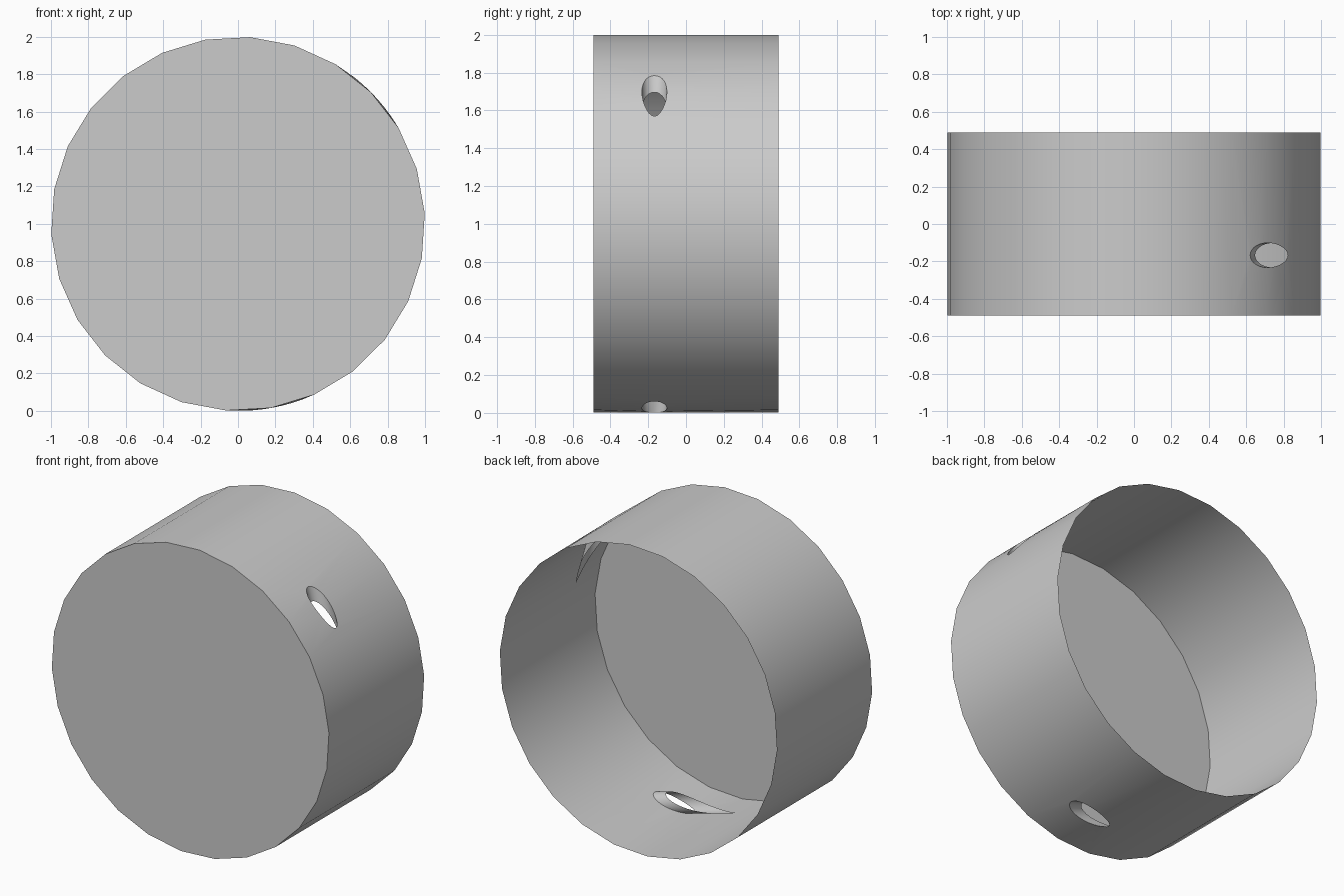
import bpy, bmesh
from math import cos, sin, acos, sqrt, radians, tau
from mathutils import Vector
from mathutils.geometry import delaunay_2d_cdt

SIDES, START = 26, radians(3.2)
HALF = 0.49                       # half depth along y
INNER = 0.95                      # radius where the inlets end
BORE, BORE_Y = 0.066, -0.167      # inlet radius and position
OFFSET = INNER - BORE             # inlet axis distance from the centre
INLETS = [radians(16.5), radians(-105)]
STEPS = 28

if "Cube" in bpy.data.objects:
    bpy.data.objects.remove(bpy.data.objects["Cube"])

grey = bpy.data.materials.new("light_grey")
grey.use_nodes = True
grey.diffuse_color = (0.6, 0.6, 0.6, 1)
grey.node_tree.nodes["Principled BSDF"].inputs["Base Color"].default_value = (0.6, 0.6, 0.6, 1)


def add_object(name, bm):
    mesh = bpy.data.meshes.new(name)
    bm.to_mesh(mesh)
    bm.free()
    mesh.materials.append(grey)
    obj = bpy.data.objects.new(name, mesh)
    bpy.context.collection.objects.link(obj)
    bpy.ops.object.select_all(action='DESELECT')
    obj.select_set(True)
    bpy.context.view_layer.objects.active = obj
    bpy.ops.object.shade_smooth_by_angle(angle=radians(35))
    return obj


def on_wall(angle, y, radius=1.0):
    return Vector((radius * cos(angle), y, 1 + radius * sin(angle)))


def bore_loop(turn, radius):
    """Angles and depths where an inlet bore meets a cylinder of this radius."""
    loop = []
    for i in range(STEPS):
        t = tau * i / STEPS
        p = OFFSET + BORE * cos(t)
        loop.append((turn + acos(min(1, p / radius)), BORE_Y + BORE * sin(t)))
    return loop


# Round wall, laid out flat as angle and depth, then rolled up
seam = START - 8 * tau / SIDES
holes = [bore_loop(turn, 1.0) for turn in INLETS]
holes = [[((a - seam) % tau + seam, y) for a, y in h] for h in holes]
points, edges = [], []
for i in range(SIDES + 1):
    a = seam + i * tau / SIDES
    points += [Vector((a, -HALF)), Vector((a, HALF))]
    n = 2 * i
    if i:
        edges += [(n - 2, n), (n - 1, n + 1)]
    if not any(min(h)[0] < a < max(h)[0] for h in holes):
        edges.append((n, n + 1))
for h in holes:
    n = len(points)
    points += [Vector(p) for p in h]
    edges += [(n + k, n + (k + 1) % STEPS) for k in range(STEPS)]
flat, _, tris, *_ = delaunay_2d_cdt(points, edges, [], 0, 1e-6)


def in_bore(c):
    return any(sin(c.x - turn) > 0 and
               (cos(c.x - turn) - OFFSET) ** 2 + (c.y - BORE_Y) ** 2 < BORE ** 2
               for turn in INLETS)


bm = bmesh.new()
verts = [bm.verts.new(on_wall(p.x, p.y)) for p in flat]
for tri in tris:
    centre = sum((flat[k] for k in tri), Vector((0, 0))) / len(tri)
    if not in_bore(centre):
        bm.faces.new([verts[k] for k in tri])
bmesh.ops.remove_doubles(bm, verts=bm.verts, dist=1e-4)
for f in bm.faces:
    f.normal_update()
    c = f.calc_center_median()
    if f.normal.dot(Vector((c.x, 0, c.z - 1))) < 0:
        f.normal_flip()
add_object("round_wall", bm)

# Flat front plate, the back stays open
bm = bmesh.new()
bm.faces.new([bm.verts.new(on_wall(START + i * tau / SIDES, -HALF)) for i in range(SIDES)])
add_object("front_plate", bm)

# Slanted inlet sleeves running inward from the holes
for name, turn in zip(("upper_inlet", "lower_inlet"), INLETS):
    bm = bmesh.new()
    rings = [[bm.verts.new(on_wall(a, y, r)) for a, y in bore_loop(turn, r)]
             for r in (1.0, INNER)]
    for k in range(STEPS):
        j = (k + 1) % STEPS
        bm.faces.new((rings[0][k], rings[0][j], rings[1][j], rings[1][k]))
    # Turn the faces toward the bore axis
    axis = Vector((cos(turn), 0, sin(turn))) * OFFSET + Vector((0, BORE_Y, 1))
    along = Vector((-sin(turn), 0, cos(turn)))
    for f in bm.faces:
        f.normal_update()
        out = f.calc_center_median() - axis
        out -= along * out.dot(along)
        if f.normal.dot(out) > 0:
            f.normal_flip()
    add_object(name, bm)
